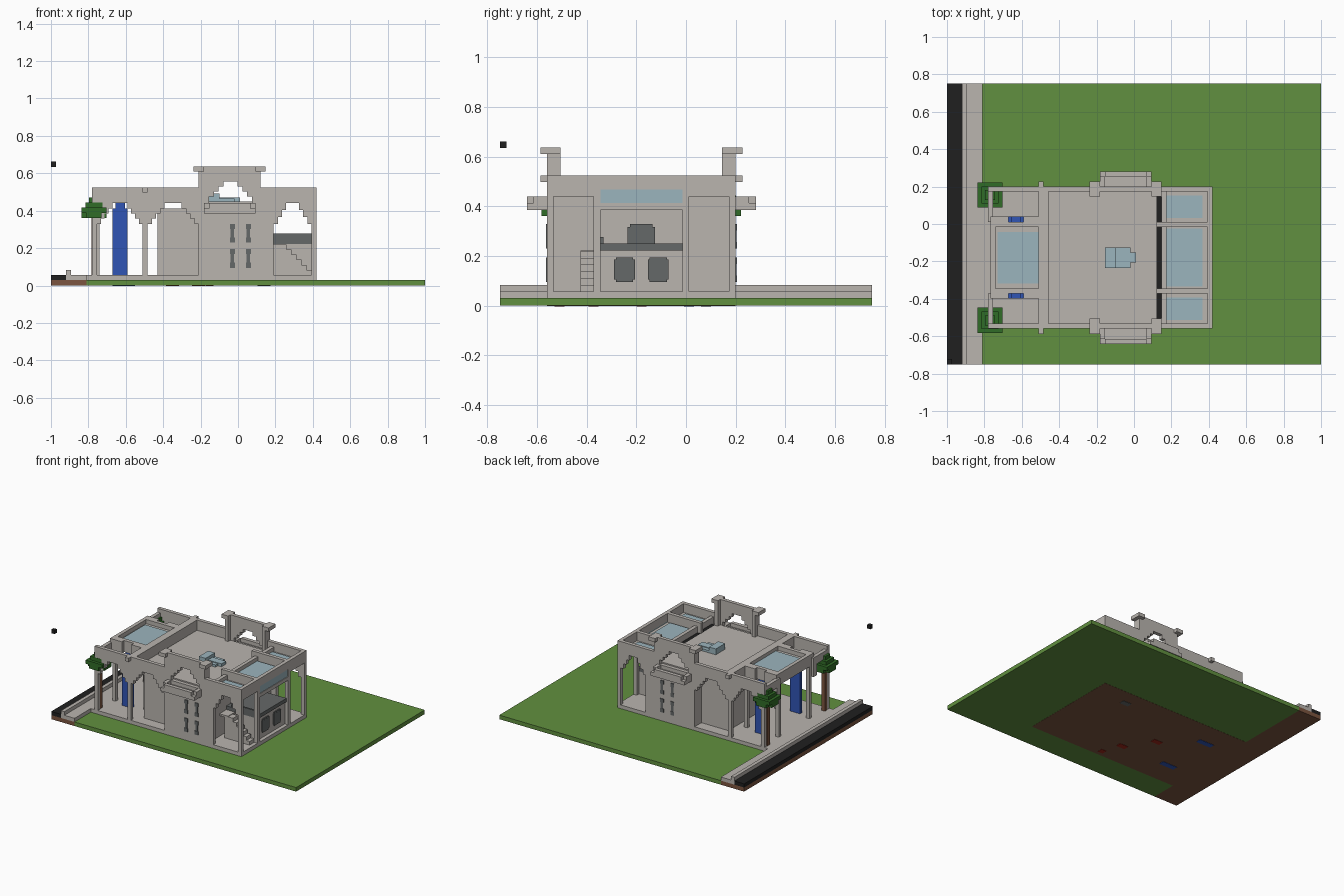
import bpy
import bmesh

default_cube = bpy.data.objects.get("Cube")
if default_cube:
    bpy.data.objects.remove(default_cube, do_unlink=True)

# Shared levels, lines and the block thickness
BLOCK = 0.027
LAWN = 0.03
FLOOR = LAWN + BLOCK
SPRING, EAVE, TOP, TOWER = 0.33, 0.44, 0.525, 0.61
WEST, PORCH, HALL, GUTTER, PIER, EAST = -0.78, -0.51, -0.21, 0.12, 0.19, 0.42
KERB = -0.81
SIDE = 0.75
MIDDLE = -0.18                  # the building mirrors about this y
HALF = 0.38                     # half its depth
FRONT = MIDDLE - HALF
INSIDE = FRONT + BLOCK
BAY = 0.165                     # half depth of the middle bay
BAY_FRONT = MIDDLE - BAY
BAY_OUTER = BAY_FRONT - BLOCK
TERRACE = 0.25


def material(name, *rgb):
    mat = bpy.data.materials.new(name)
    mat.use_nodes = True
    mat.diffuse_color = (*rgb, 1)
    shader = mat.node_tree.nodes["Principled BSDF"]
    shader.inputs["Base Color"].default_value = (*rgb, 1)
    return mat


stone = material("stone", 0.49, 0.46, 0.43)
grass = material("grass", 0.12, 0.28, 0.05)
asphalt = material("asphalt", 0.014, 0.014, 0.014)
brown = material("brown", 0.2, 0.09, 0.05)
leaf = material("leaf", 0.03, 0.15, 0.02)
blue = material("blue", 0.03, 0.09, 0.46)
glass = material("pale_glass", 0.33, 0.46, 0.51)
slate = material("dark_grey", 0.13, 0.14, 0.14)
red = material("red", 0.35, 0.02, 0.01)


def build(name, mat, *boxes, mirror=False):
    """One object from boxes (left, right, front, back, bottom, top)."""
    bm = bmesh.new()
    for left, right, front, back, bottom, top in boxes:
        spans = [(front, back)]
        if mirror:
            spans.append((2 * MIDDLE - back, 2 * MIDDLE - front))
        for near, far in spans:
            for vert in bmesh.ops.create_cube(bm, size=1)["verts"]:
                x, y, z = vert.co
                vert.co = (right if x > 0 else left,
                           far if y > 0 else near,
                           top if z > 0 else bottom)
    mesh = bpy.data.meshes.new(name)
    bm.to_mesh(mesh)
    bm.free()
    mesh.materials.append(mat)
    bpy.context.collection.objects.link(bpy.data.objects.new(name, mesh))


def central(left, right, half, bottom, top):
    """Box that straddles the middle line of the building."""
    return left, right, MIDDLE - half, MIDDLE + half, bottom, top


def around(x, y, width, depth, bottom, top):
    """Box centred on a point in plan."""
    return x - width / 2, x + width / 2, y - depth / 2, y + depth / 2, bottom, top


def panel(left, right, bottom, top):
    """Piece of the long front wall."""
    return left, right, FRONT, INSIDE, bottom, top


def post(left, front, bottom=FLOOR, top=TOP):
    return left, left + BLOCK, front, front + BLOCK, bottom, top


def arch(left, right, spring, crown, top, steps=4):
    """Stepped arch head whose blocks hang lower towards the jambs."""
    centre, half = (left + right) / 2, (right - left) / 2
    gap = half / 3
    step = (half - gap) / steps
    drop = (crown - spring) / steps
    yield panel(centre - gap, centre + gap, crown, top)
    for i in range(steps):
        near, far = gap + step * i, gap + step * (i + 1)
        bottom = crown - drop * (i + 1)
        yield panel(centre + near, centre + far, bottom, top)
        yield panel(centre - far, centre - near, bottom, top)


# Ground, road and kerb
road_edge = -0.92
kerb_face = road_edge + BLOCK
build("lawn", grass, (KERB, 1, -SIDE, SIDE, 0, LAWN))
build("road_soil", brown, (-1, KERB, -SIDE, SIDE, 0, LAWN))
build("building_soil", brown, central(KERB, EAST, HALF, -0.001, LAWN / 2))
build("road", asphalt, (-1, road_edge, -SIDE, SIDE, LAWN, FLOOR))
build("kerb", stone,
      (road_edge, kerb_face, -SIDE, SIDE, LAWN, FLOOR + BLOCK),
      (kerb_face, KERB, -SIDE, SIDE, LAWN, FLOOR))
build("floating_block", asphalt, post(-1, -SIDE, 0.635, 0.635 + BLOCK))
build("floor", stone, central(KERB, EAST, HALF, LAWN, FLOOR))

# Coloured footings under the floor
footing = (-0.003, LAWN / 2)
build("red_footings", red,
      around(HALL, BAY_OUTER, 0.07, 0.04, *footing),
      around(-0.35, MIDDLE, 0.07, 0.04, *footing),
      around(-0.15, PORCH, 0.04, 0.04, *footing))
build("blue_footings", blue, around(-0.61, BAY_OUTER, 0.12, 0.04, *footing), mirror=True)
build("dark_footing", slate, around(0.14, 0.08, 0.07, 0.04, *footing))

# Hall with recessed porch walls, roof and gutter
hall_end = GUTTER + BLOCK
hall_side = HALF - BLOCK
parapet = PORCH + BLOCK
roof = EAVE + BLOCK / 3
build("hall", stone,
      central(-0.43, hall_end, 0.3, FLOOR, EAVE - BLOCK),
      central(HALL, hall_end, hall_side, FLOOR, EAVE))
build("hall_roof", stone, central(parapet, GUTTER, hall_side, EAVE, roof))
build("roof_gutter", asphalt, central(GUTTER, hall_end, SPRING, EAVE, roof))
build("hall_parapet", stone, central(parapet, parapet + BLOCK, hall_side, EAVE, TOP))
build("roof_light", glass,
      central(-0.155, -0.1, BLOCK * 2, roof, roof + BLOCK * 1.6),
      central(-0.1, -0.02, BLOCK * 2, roof, roof + BLOCK * 0.6),
      central(-0.1, 0.01, BLOCK, roof, roof + BLOCK * 0.8))

# Long walls, the same at the front and the back
west_jamb, east_jamb = WEST + BLOCK, EAST - BLOCK
opening = (-0.155, 0.075)
build("long_walls", stone,
      panel(WEST, west_jamb, FLOOR, TOP),
      panel(PORCH, parapet, FLOOR, TOP),
      panel(HALL, GUTTER, FLOOR, EAVE),
      panel(GUTTER, PIER, FLOOR, TOP),
      panel(east_jamb, EAST, FLOOR, TOP),
      *arch(west_jamb, PORCH, SPRING, EAVE, TOP),
      *arch(parapet, HALL, SPRING, EAVE, TOP),
      *arch(PIER, east_jamb, SPRING, EAVE, TOP, steps=3),
      mirror=True)
build("towers", stone,
      panel(HALL, opening[0], EAVE, TOWER),
      panel(opening[1], GUTTER, EAVE, TOWER),
      *arch(*opening, 0.475, 0.557, TOWER, steps=3),
      mirror=True)
build("tower_ribs", stone,
      *(post(x, INSIDE, EAVE, TOWER) for x in (HALL, GUTTER - BLOCK)), mirror=True)
cap_y = FRONT + BLOCK / 2
build("tower_caps", stone,
      panel(HALL, GUTTER, TOWER, TOWER + BLOCK),
      *(around(x, cap_y, BLOCK * 2, BLOCK * 3, TOWER, TOWER + BLOCK) for x in (HALL, GUTTER)),
      mirror=True)
cap_x = PORCH + BLOCK / 2
build("pier_caps", stone,
      around(cap_x, cap_y, BLOCK, BLOCK * 3, TOP - BLOCK, TOP),
      around(cap_x, cap_y, BLOCK * 3, BLOCK, TOP - BLOCK, TOP),
      mirror=True)

# Tower balconies: floor and rails
left, right = HALL + BLOCK, GUTTER - BLOCK
deck, rail = EAVE - BLOCK, EAVE
lip = FRONT - BLOCK * 2
build("tower_balconies", stone,
      (left, right, lip - BLOCK, FRONT, deck - BLOCK, deck),
      (left + BLOCK, right - BLOCK, lip - BLOCK, lip, deck, rail),
      (left, left + BLOCK, lip, FRONT, deck, rail),
      (right - BLOCK, right, lip, FRONT, deck, rail),
      mirror=True)

# Slit windows with wider ends
slits = []
for x in (-0.03, 0.055):
    for sill in (0.095, 0.23):
        head = sill + 0.1
        slits += [around(x, FRONT, 0.018, 0.008, sill, head),
                  around(x, FRONT, BLOCK, 0.01, sill, sill + BLOCK),
                  around(x, FRONT, BLOCK, 0.01, head - BLOCK, head)]
build("slit_windows", slate, *slits, mirror=True)

# Entrance wing: columns, beams, glazed centre and blue panels
room = WEST + BLOCK / 2
shoulder = SPRING + BLOCK
build("entrance_columns", stone,
      *(post(x, BAY_OUTER) for x in (room, PORCH)), mirror=True)
build("entrance_beams", stone,
      (room, parapet, BAY_OUTER, BAY_FRONT, EAVE, TOP),
      (WEST, west_jamb, INSIDE, BAY_OUTER, EAVE, TOP - BLOCK),
      (WEST, west_jamb, INSIDE, INSIDE + BLOCK * 1.5, shoulder, EAVE),
      (WEST, west_jamb, BAY_OUTER - BLOCK * 1.5, BAY_OUTER, shoulder, EAVE),
      mirror=True)
build("entrance_cross_beams", stone,
      central(room, room + BLOCK, BAY, EAVE, TOP),
      central(PORCH, parapet, hall_side, EAVE, TOP))
build("entrance_roof", stone, central(room, PORCH, BAY, EAVE + BLOCK, EAVE + BLOCK * 2))
build("entrance_glass", glass,
      central(-0.73, PORCH, BAY - BLOCK, EAVE + BLOCK, EAVE + BLOCK * 2.2))
panel_y = BAY_OUTER - BLOCK / 2
build("blue_panels", blue,
      around(-0.63, panel_y, 0.08, BLOCK, FLOOR, EAVE - BLOCK),
      around(-0.63, panel_y, 0.05, BLOCK, EAVE - BLOCK, EAVE),
      mirror=True)
build("panel_frames", stone,
      (room, -0.67, BAY_OUTER - BLOCK, BAY_OUTER, EAVE, TOP),
      (-0.59, parapet, BAY_OUTER - BLOCK, BAY_OUTER, EAVE, TOP),
      mirror=True)

# Garden wing: columns, beams and three glass roofs
glazing = (EAVE - BLOCK, EAVE + BLOCK)
build("garden_columns", stone, post(east_jamb, BAY_OUTER), mirror=True)
build("garden_beams", stone,
      (east_jamb, EAST, INSIDE, BAY_FRONT, EAVE, TOP),
      (GUTTER, EAST, BAY_OUTER, BAY_FRONT, EAVE, TOP),
      mirror=True)
build("garden_middle_beams", stone,
      central(east_jamb, EAST, BAY, glazing[0] - BLOCK, glazing[0]),
      central(east_jamb, EAST, BAY, glazing[1], TOP),
      central(hall_end, hall_end + BLOCK, hall_side, EAVE, glazing[1] + BLOCK))
build("garden_front_glazing", glass,
      central(east_jamb, EAST - 0.004, BAY, *glazing))
build("garden_roof", stone, central(hall_end, east_jamb, hall_side, EAVE, EAVE + 0.02))
pane = (hall_end + BLOCK, east_jamb - BLOCK)
build("garden_middle_glass", glass, central(*pane, BAY - 0.01, EAVE, EAVE + BLOCK))
build("garden_side_glass", glass,
      (*pane, INSIDE + 0.02, BAY_OUTER - 0.02, EAVE, EAVE + BLOCK), mirror=True)

# Garden room, terrace, door and windows
slab = TERRACE - BLOCK
build("garden_room", stone, central(hall_end, east_jamb, BAY, FLOOR, slab))
build("terrace", slate,
      central(hall_end, EAST - BLOCK / 2, BAY, slab, TERRACE),
      (PIER, east_jamb, BAY_FRONT, BAY_FRONT + BLOCK / 2, TERRACE, TERRACE + BLOCK))
build("terrace_door", slate,
      central(hall_end, hall_end + 0.007, 0.055, TERRACE, SPRING - BLOCK / 2),
      central(hall_end, hall_end + 0.008, 0.045, TERRACE, SPRING))
window_y = MIDDLE - 0.068
build("garden_windows", slate,
      around(east_jamb, window_y, 0.014, 0.07, 0.095, 0.195),
      around(east_jamb, window_y, 0.016, 0.084, 0.105, 0.185),
      mirror=True)

# Stairs up to the terrace
stair_front = BAY_OUTER - BLOCK * 2
build("stairs", stone,
      *((PIER, east_jamb - BLOCK * i, stair_front, BAY_OUTER,
         FLOOR + BLOCK * i, FLOOR + BLOCK * (i + 1)) for i in range(6)))
build("stair_landing", stone,
      (hall_end, PIER + BLOCK, stair_front, BAY_FRONT, slab - BLOCK / 2, slab))

# Palms: trunk and stepped crown
palm = (-0.77, -0.515)
under = 0.362
build("palm_trunks", brown, around(*palm, BLOCK, BLOCK, FLOOR, under), mirror=True)
tiers = [around(*palm, BLOCK * size, BLOCK * size,
                under + BLOCK * i, under + BLOCK * (i + 1))
         for i, size in enumerate((3, 5, 3.4, 2))]
build("palm_crowns", leaf, *tiers,
      around(*palm, BLOCK * 5, BLOCK * 3, under, under + BLOCK),
      around(*palm, BLOCK * 3, BLOCK * 5, under, under + BLOCK),
      mirror=True)
